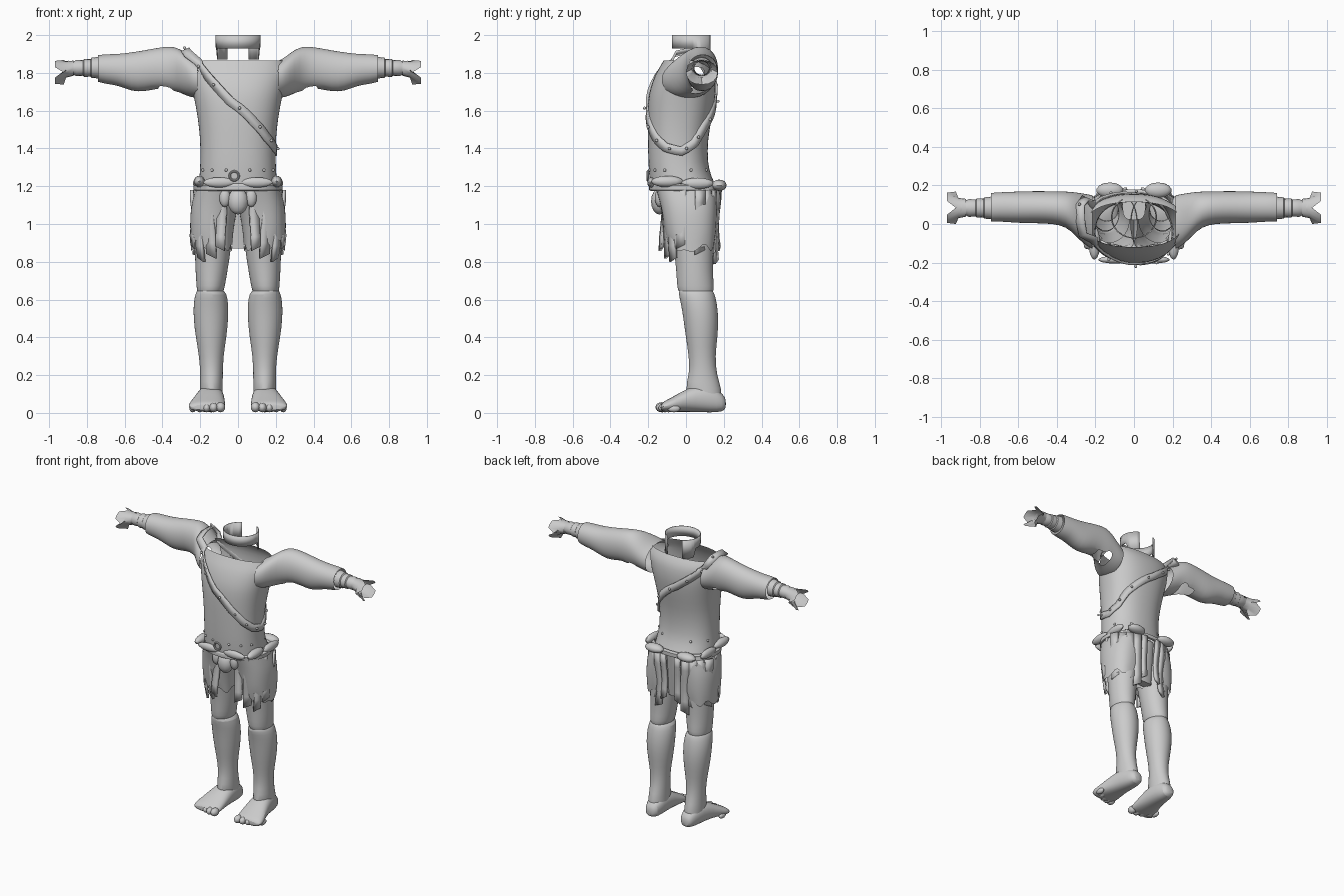
import bpy, bmesh, math
from mathutils import Vector, Matrix

cube = bpy.data.objects.get("Cube")
if cube:
    bpy.data.objects.remove(cube)

grey = bpy.data.materials.new("plain_grey")
grey.use_nodes = True
grey.diffuse_color = (0.6, 0.6, 0.6, 1)
grey.node_tree.nodes["Principled BSDF"].inputs["Base Color"].default_value = (0.6, 0.6, 0.6, 1)
made = []


def finish(name, bm, mirror=False, smooth=0, thick=0):
    bmesh.ops.recalc_face_normals(bm, faces=bm.faces)
    mesh = bpy.data.meshes.new(name)
    bm.to_mesh(mesh)
    bm.free()
    ob = bpy.data.objects.new(name, mesh)
    bpy.context.collection.objects.link(ob)
    mesh.materials.append(grey)
    if thick:
        ob.modifiers.new("Thickness", 'SOLIDIFY').thickness = thick
    if smooth:
        ob.modifiers.new("Smooth", 'SUBSURF').levels = smooth
        ob.modifiers["Smooth"].render_levels = smooth
    if mirror:
        ob.modifiers.new("Mirror", 'MIRROR').use_clip = False
    made.append(ob)
    return ob


def ring_point(t, a, row, axis, power):
    """Point at angle a on a rounded-box ring with extents row = lo1, hi1, lo2, hi2."""
    c, s = math.cos(a), math.sin(a)
    c = math.copysign(abs(c) ** (2 / power), c)
    s = math.copysign(abs(s) ** (2 / power), s)
    u = (row[0] + row[1]) / 2 + c * (row[1] - row[0]) / 2
    v = (row[2] + row[3]) / 2 + s * (row[3] - row[2]) / 2
    return Vector({'x': (t, u, v), 'y': (u, t, v), 'z': (u, v, t)}[axis])


def loft(axis, rows, sides=16, power=2.0, caps=False, bend=None):
    bm = bmesh.new()
    rings = []
    for i, (t, *row) in enumerate(rows):
        pts = [ring_point(t, math.tau * k / sides, row, axis, power) for k in range(sides)]
        if bend:
            pts = [bend(i, k, p) for k, p in enumerate(pts)]
        rings.append([bm.verts.new(p) for p in pts])
    for lower, upper in zip(rings, rings[1:]):
        for k in range(sides):
            n = (k + 1) % sides
            bm.faces.new((lower[k], lower[n], upper[n], upper[k]))
    if caps:
        bm.faces.new(rings[0])
        bm.faces.new(rings[-1])
    return bm


def cut(bm, rule):
    bmesh.ops.delete(bm, geom=[f for f in bm.faces if rule(f.calc_center_median())], context='FACES')


def blobs(items):
    """Ellipsoids given as (centre, radii)."""
    bm = bmesh.new()
    for centre, radii in items:
        m = Matrix.Translation(centre) @ Matrix.Diagonal((*radii, 1))
        bmesh.ops.create_uvsphere(bm, u_segments=14, v_segments=8, radius=1, matrix=m)
    return bm


# Hollow shirt body with open neck and arm holes
torso = [(1.19, -.21, .21, -.19, .165), (1.25, -.205, .205, -.195, .135), (1.32, -.2, .2, -.2, .115),
         (1.45, -.2, .2, -.203, .115), (1.57, -.215, .215, -.205, .14), (1.66, -.232, .232, -.202, .155),
         (1.72, -.245, .245, -.19, .16), (1.79, -.26, .26, -.165, .155), (1.83, -.262, .262, -.14, .14),
         (1.865, -.25, .25, -.12, .115)]
bm = loft('z', torso, 28, 2.3)
cut(bm, lambda c: abs(c.x) > .2 and 1.7 < c.z < 1.84 and -.1 < c.y < .13)
finish("shirt_body", bm, smooth=1)

# Loose sleeves, torn open below the armpit
sleeve = [(.215, -.13, .15, 1.665, 1.865), (.25, -.115, .158, 1.67, 1.885), (.3, -.065, .165, 1.69, 1.925),
          (.35, -.015, .17, 1.7, 1.945), (.42, 0, .17, 1.715, 1.935), (.5, .003, .172, 1.7, 1.92),
          (.56, .003, .17, 1.7, 1.91), (.64, .008, .168, 1.735, 1.9), (.7, .012, .165, 1.74, 1.9),
          (.74, .012, .162, 1.752, 1.895)]
bm = loft('x', sleeve, 20, 2.1)
cut(bm, lambda c: .28 < c.x < .44 and c.z < 1.735 and c.y > .03)
finish("sleeves", bm, mirror=True, smooth=1)

# Wrapped wrists and ragged flared gloves
wraps = [(x, .024 + d, .142 - d, 1.77 + d, 1.885 - d * 1.2) for x, d in
         ((.735, 0), (.775, .004), (.78, .01), (.815, .009), (.82, .015), (.855, .013), (.87, .02), (.9, .017))]
finish("wrist_wraps", loft('x', wraps), mirror=True)
ragged = lambda i, k, p: p + Vector((-.045 * (k % 4 == 0) * (i > 1), 0, 0))
glove = [(.87, .038, .13, 1.785, 1.865), (.91, .03, .135, 1.775, 1.862), (.968, .0, .168, 1.738, 1.868)]
finish("gloves", loft('x', glove, 16, 2.2, bend=ragged), mirror=True)

# Neck collar, open at the back, with hanging side tabs
bm = bmesh.new()
last = None
for deg in range(-150, 151, 10):
    a = math.radians(deg)
    x, y = .12 * math.sin(a), .035 - .11 * math.cos(a)
    low = 1.87 if abs(deg) > 100 else 1.93
    pair = [bm.verts.new((x, y, 2)), bm.verts.new((x * .98, y, low))]
    if last:
        bm.faces.new((last[0], pair[0], pair[1], last[1]))
    last = pair
finish("collar", bm, thick=.006)


def body_point(deg, z, out=.008):
    """Point just outside the shirt at a compass angle and height."""
    for (z0, *r0), (z1, *r1) in zip(torso, torso[1:]):
        if z <= z1:
            f = (z - z0) / (z1 - z0)
            row = [a + (b - a) * f for a, b in zip(r0, r1)]
            break
    row = [row[0] - out, row[1] + out, row[2] - out, row[3] + out]
    return ring_point(z, math.radians(deg), row, 'z', 2.3)


# Studded shoulder strap: across the chest, under the left arm and up the back
stops = [(218, 1.86), (235, 1.78), (262, 1.65), (290, 1.54), (315, 1.46), (340, 1.405),
         (365, 1.385), (390, 1.43), (410, 1.52), (440, 1.62), (465, 1.71), (490, 1.79), (505, 1.86)]
path = []
for (a0, z0), (a1, z1) in zip(stops, stops[1:]):
    path += [body_point(a0 + (a1 - a0) * f, z0 + (z1 - z0) * f) for f in (0, .33, .67)]
path += [Vector(p) for p in ((-.25, .14, 1.87), (-.28, .1, 1.925), (-.28, .02, 1.925), (-.265, -.06, 1.905))]
bm = bmesh.new()
pairs = []
studs = []
for i, p in enumerate(path):
    tangent = path[(i + 1) % len(path)] - path[i - 1]
    hub = Vector((-.2, .04, 1.75)) if p.z > 1.86 else Vector((0, 0, p.z))
    normal = (p - hub).normalized()
    side = tangent.cross(normal).normalized() * .024
    pairs.append([bm.verts.new(p + side), bm.verts.new(p - side)])
    if i % 3 == 1:
        studs.append((p + normal * .008, (.008, .008, .008)))
for i, pair in enumerate(pairs):
    prev = pairs[i - 1]
    bm.faces.new((prev[0], pair[0], pair[1], prev[1]))
finish("shoulder_strap", bm, thick=.012)
finish("strap_studs", blobs(studs))

# Belt, overlapping belt leaves, buckle and rear rolls
belt = [(1.175, -.225, .225, -.185, .17), (1.18, -.235, .235, -.195, .18),
        (1.205, -.235, .235, -.198, .18), (1.215, -.22, .22, -.193, .165)]
finish("belt", loft('z', belt, 32, 2.2), thick=.01)
leaves = [((.1, -.185, 1.22), (.085, .02, .027)), ((.205, -.1, 1.225), (.03, .085, .03)),
          ((.215, .06, 1.215), (.024, .085, .03)), ((.125, .175, 1.205), (.07, .04, .03))]
finish("belt_leaves", blobs(leaves), mirror=True)
finish("belt_studs", blobs([(body_point(d, 1.285, 0), (.008,) * 3) for d in (285, 310, 335, 20, 60)]), mirror=True)
bpy.ops.mesh.primitive_torus_add(major_radius=.024, minor_radius=.006, major_segments=24, minor_segments=8,
                                 location=(-.02, -.203, 1.255), rotation=(math.pi / 2, 0, 0))
buckle = bpy.context.object
buckle.name = "buckle"
buckle.data.materials.append(grey)
made.append(buckle)

# Short trousers with ragged hem, seat and front pouch
hem = lambda i, k, p: p + Vector((0, 0, .035 * (k % 3 - 1) * (i == 0)))
shorts = [(.875, .03, .25, -.09, .15), (.95, .025, .255, -.11, .16), (1.05, .01, .255, -.125, .165),
          (1.12, -.01, .245, -.14, .165), (1.2, -.02, .22, -.165, .16)]
finish("shorts", loft('z', shorts, 20, 2.3, bend=hem), mirror=True, smooth=1)
seat = [(.87, -.065, .065, .06, .12), (1.0, -.06, .06, .05, .14), (1.17, -.06, .06, .02, .16)]
finish("seat_panel", loft('z', seat, 16, 3, caps=True))
finish("front_pouch", blobs([((0, -.14, 1.12), (.055, .045, .07)), ((.07, -.14, 1.14), (.03, .025, .05)),
                             ((-.07, -.14, 1.14), (.03, .025, .05))]))

# Hanging skirt strips
bm = bmesh.new()
for deg, bottom, width in ((292, .87, .05), (308, .83, .055), (325, .81, .045), (343, .88, .05), (20, .85, .055),
                           (38, .81, .05), (51, .84, .05), (64, .8, .055), (77, .87, .04)):
    a = math.radians(deg)
    along = Vector((-.25 * math.sin(a), .17 * math.cos(a), 0)).normalized() * width / 2
    prev = None
    for j in range(6):
        f = j / 5
        grow = 1 + .05 * math.sin(f * 5 + deg)
        mid = Vector((.245 * grow * math.cos(a), .02 + .163 * grow * math.sin(a), 1.18 + (bottom - 1.18) * f))
        slant = Vector((0, 0, .012 if j == 5 else 0))
        pair = [bm.verts.new(mid + along + slant), bm.verts.new(mid - along - slant)]
        if prev:
            bm.faces.new((prev[0], pair[0], pair[1], prev[1]))
        prev = pair
finish("skirt_strips", bm, mirror=True, thick=.016)

# Legs: thighs ending over the calves
thigh = [(.645, .077, .217, -.04, .145), (.66, .07, .22, -.048, .15), (.75, .055, .226, -.052, .142),
         (.87, .035, .23, -.065, .148), (1.05, .02, .235, -.1, .155)]
finish("thighs", loft('z', thigh, 20), mirror=True, smooth=1)
calf = [(.05, .08, .2, .03, .19), (.13, .08, .203, -.01, .19), (.2, .08, .2, .018, .163), (.3, .077, .206, .015, .155),
        (.4, .06, .225, -.002, .168), (.5, .05, .237, -.015, .174), (.58, .05, .237, -.028, .165),
        (.635, .06, .226, -.042, .152), (.648, .078, .215, -.035, .14)]
finish("calves", loft('z', calf, 20), mirror=True, smooth=1)

# Bare feet with toes
foot = [(.212, .115, .165, .025, .07), (.195, .088, .185, .005, .105), (.13, .076, .205, 0, .15),
        (.05, .072, .22, .004, .15), (-.02, .068, .24, .005, .115), (-.08, .066, .262, .004, .08),
        (-.12, .07, .265, .006, .06), (-.135, .085, .25, .012, .045)]
finish("feet", loft('y', foot, 16, 2.3, caps=True), mirror=True, smooth=1)
toes = [((.092 + .037 * k, -.128 + .004 * k * k, .03 - .002 * k), (.025 - .002 * k, .034, .027 - .002 * k))
        for k in range(5)]
finish("toes", blobs(toes), mirror=True)

# Smooth shading with sharp edges kept
bpy.ops.object.select_all(action='DESELECT')
for ob in made:
    ob.select_set(True)
bpy.context.view_layer.objects.active = made[0]
bpy.ops.object.shade_smooth_by_angle(angle=math.radians(40))
